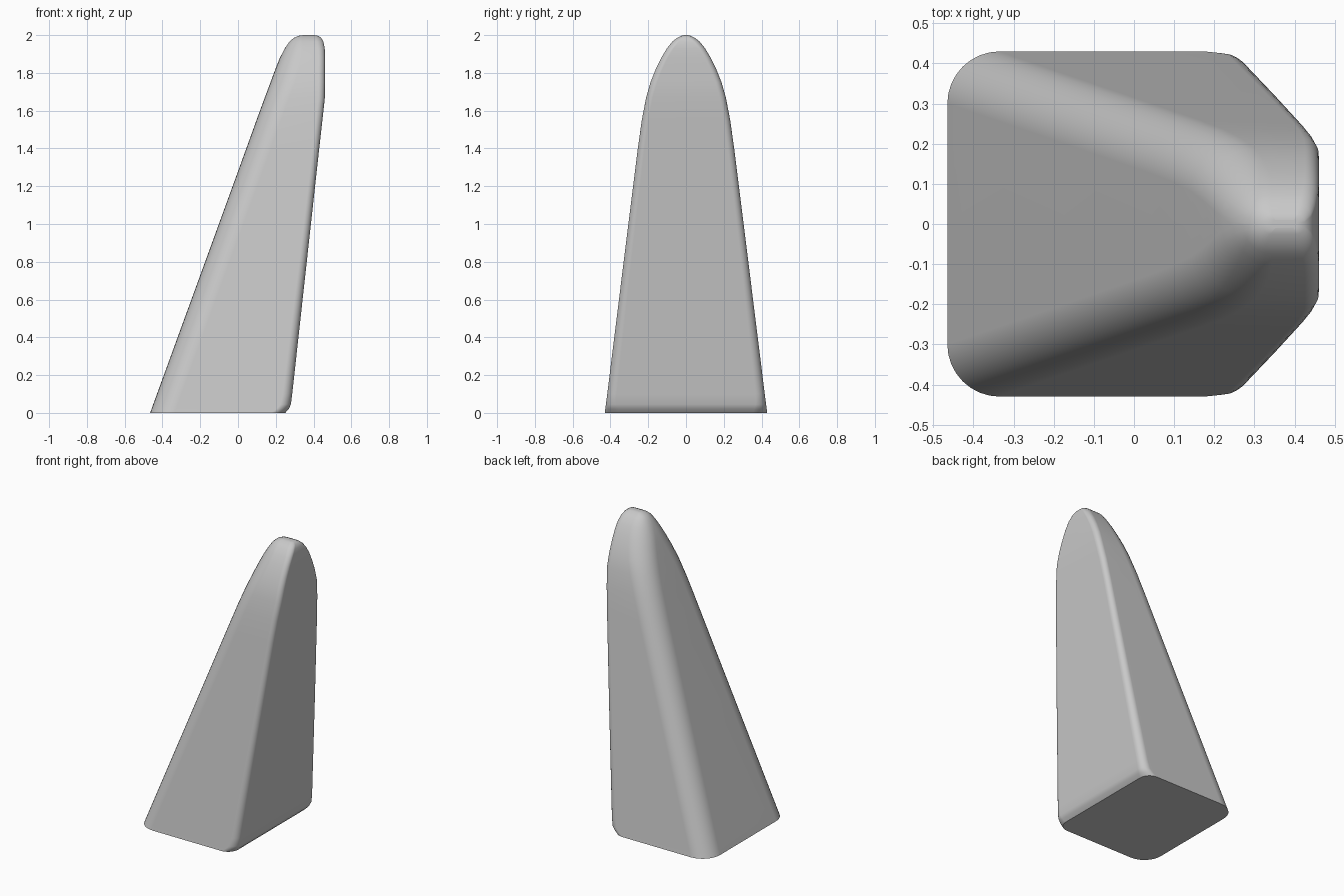
import bpy, bmesh, math

cube = bpy.data.objects.get("Cube")
if cube:
    bpy.data.objects.remove(cube)

grey = bpy.data.materials.new("plain grey")
grey.use_nodes = True
colour = (0.58, 0.58, 0.58, 1)
grey.diffuse_color = colour
grey.node_tree.nodes["Principled BSDF"].inputs["Base Color"].default_value = colour

# Cross-sections: height, low x, high x, half width, low-x radius, high-x radius
sections = [
    (0, -0.465, 0.25, 0.43, 0.13, 0.075),
    (0.02, -0.458, 0.268, 0.427, 0.13, 0.065),
    (0.045, -0.449, 0.28, 0.424, 0.13, 0.055),
    (0.1, -0.429, 0.287, 0.417, 0.13, 0.05),
    (0.8, -0.174, 0.364, 0.33, 0.13, 0.04),
    (1.4, 0.044, 0.43, 0.255, 0.13, 0.035),
    (1.55, 0.098, 0.447, 0.234, 0.13, 0.035),
    (1.67, 0.142, 0.46, 0.211, 0.13, 0.035),
    (1.75, 0.172, 0.461, 0.188, 0.13, 0.035),
    (1.82, 0.198, 0.461, 0.16, 0.125, 0.035),
    (1.88, 0.222, 0.461, 0.131, 0.115, 0.035),
    (1.93, 0.248, 0.459, 0.101, 0.095, 0.035),
    (1.965, 0.272, 0.452, 0.073, 0.07, 0.035),
    (1.985, 0.295, 0.441, 0.048, 0.045, 0.03),
    (1.996, 0.32, 0.425, 0.025, 0.023, 0.02),
    (2, 0.345, 0.405, 0.01, 0.008, 0.008),
]
STEPS = 8


def ring(bm, z, x0, x1, w, r0, r1):
    """Rounded rectangle of vertices at height z."""
    corners = [(x1 - r1, w - r1, r1, 0), (x0 + r0, w - r0, r0, 1),
               (x0 + r0, r0 - w, r0, 2), (x1 - r1, r1 - w, r1, 3)]
    verts = []
    for cx, cy, r, quarter in corners:
        for i in range(STEPS + 1):
            a = (quarter + i / STEPS) * math.pi / 2
            verts.append(bm.verts.new((cx + r * math.cos(a), cy + r * math.sin(a), z)))
    return verts


# Leaning, tapered spike with a rounded tip
bm = bmesh.new()
rings = [ring(bm, *s) for s in sections]
for low, high in zip(rings, rings[1:]):
    n = len(low)
    for i in range(n):
        j = (i + 1) % n
        bm.faces.new((low[i], low[j], high[j], high[i]))
bm.faces.new(rings[0][::-1])
bm.faces.new(rings[-1])
mesh = bpy.data.meshes.new("tapered_spike")
bm.to_mesh(mesh)
bm.free()
mesh.materials.append(grey)

spike = bpy.data.objects.new("tapered_spike", mesh)
bpy.context.collection.objects.link(spike)
bpy.ops.object.select_all(action="DESELECT")
spike.select_set(True)
bpy.context.view_layer.objects.active = spike
bpy.ops.object.shade_smooth_by_angle(angle=math.radians(40))

# Keep the broad sides looking flat
weighted = spike.modifiers.new("flat sides", "WEIGHTED_NORMAL")
weighted.keep_sharp = True
